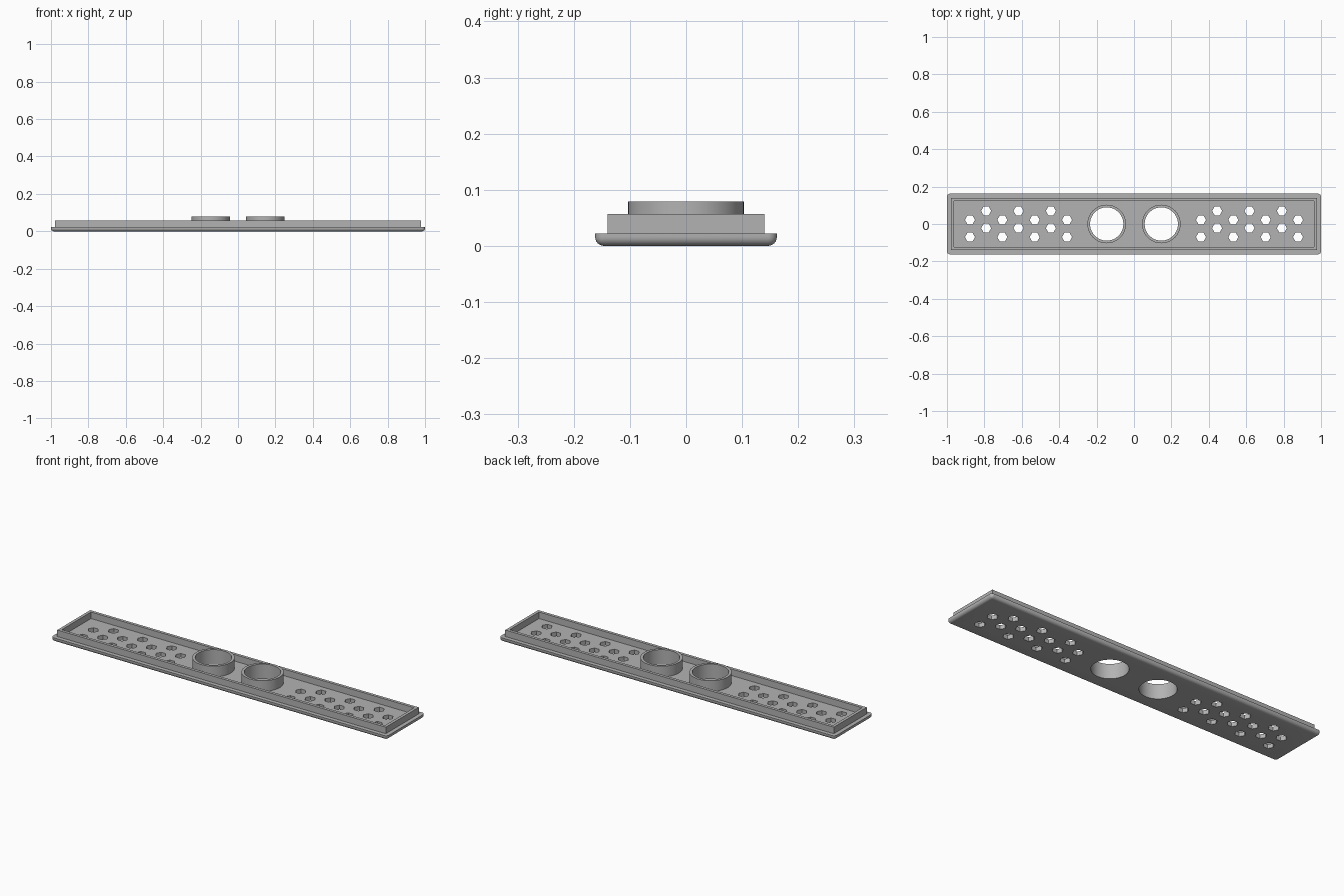
import bpy, bmesh, math
from mathutils import Matrix

if "Cube" in bpy.data.objects:
    bpy.data.objects.remove(bpy.data.objects["Cube"], do_unlink=True)

PLATE_TOP = 0.022
COLLAR_X = 0.146
BORE = 0.089

grey = bpy.data.materials.new("plain grey")
grey.use_nodes = True
grey.diffuse_color = (0.45, 0.45, 0.45, 1)
grey.node_tree.nodes["Principled BSDF"].inputs["Base Color"].default_value = (0.45, 0.45, 0.45, 1)


def make_object(name, bm):
    bmesh.ops.recalc_face_normals(bm, faces=bm.faces)
    mesh = bpy.data.meshes.new(name)
    bm.to_mesh(mesh)
    bm.free()
    mesh.materials.append(grey)
    obj = bpy.data.objects.new(name, mesh)
    bpy.context.collection.objects.link(obj)
    return obj


def activate(obj):
    bpy.ops.object.select_all(action="DESELECT")
    obj.select_set(True)
    bpy.context.view_layer.objects.active = obj


def smooth(obj):
    activate(obj)
    bpy.ops.object.shade_smooth_by_angle(angle=math.radians(35))


def rectangle(x, y):
    return [(-x, -y), (x, -y), (x, y), (-x, y)]


def circle(r, cx, n=64):
    return [(cx + r * math.cos(math.tau * i / n), r * math.sin(math.tau * i / n)) for i in range(n)]


def wall(name, outer, inner, z0, z1):
    """Upright wall between two matching outlines, closed on top and bottom."""
    bm = bmesh.new()
    loops = [[bm.verts.new((x, y, z)) for x, y in pts]
             for pts, z in ((outer, z0), (outer, z1), (inner, z1), (inner, z0))]
    n = len(outer)
    for k in range(4):
        a, b = loops[k], loops[(k + 1) % 4]
        for i in range(n):
            j = (i + 1) % n
            bm.faces.new((a[i], a[j], b[j], b[i]))
    return make_object(name, bm)


def add_prism(bm, sides, radius, x, y):
    bmesh.ops.create_cone(bm, cap_ends=True, segments=sides, radius1=radius, radius2=radius,
                          depth=0.2, matrix=Matrix.Translation((x, y, 0))
                          @ Matrix.Rotation(math.pi / 2, 4, "Z"))


# Base plate: rounded corners and underside, crisp top edge
bm = bmesh.new()
bmesh.ops.create_cube(bm, size=1, matrix=Matrix.Translation((0, 0, PLATE_TOP / 2))
                      @ Matrix.Diagonal((2, 0.324, PLATE_TOP, 1)))
edges = [e for e in bm.edges if min(v.co.z for v in e.verts) < 0.001]
bmesh.ops.bevel(bm, geom=edges, offset=0.016, segments=6, profile=0.5, affect="EDGES")
plate = make_object("base_plate", bm)

# Cutter: two bores and the staggered drain holes on each side
bm = bmesh.new()
for side in (-1, 1):
    add_prism(bm, 64, BORE, side * COLLAR_X, 0)
    for col in range(7):
        rows = (0.022, -0.07) if col % 2 == 0 else (0.07, -0.022)
        for y in rows:
            add_prism(bm, 6, 0.027, side * (0.358 + 0.0865 * col), y)
cutter = make_object("hole_cutter", bm)
cutter.hide_render = True

# Six-sided holes have corners pointing along x
for poly in cutter.data.polygons:
    poly.use_smooth = False
cut = plate.modifiers.new("holes", "BOOLEAN")
cut.operation = "DIFFERENCE"
cut.solver = "EXACT"
cut.object = cutter
activate(plate)
bpy.ops.object.modifier_apply(modifier=cut.name)
bpy.data.objects.remove(cutter, do_unlink=True)
smooth(plate)

# Raised rim
wall("rim", rectangle(0.978, 0.14), rectangle(0.962, 0.124), PLATE_TOP, 0.057)

# Collars around the two bores
for name, side in (("collar_left", 1), ("collar_right", -1)):
    smooth(wall(name, circle(0.103, side * COLLAR_X), circle(BORE, side * COLLAR_X), PLATE_TOP, 0.079))
